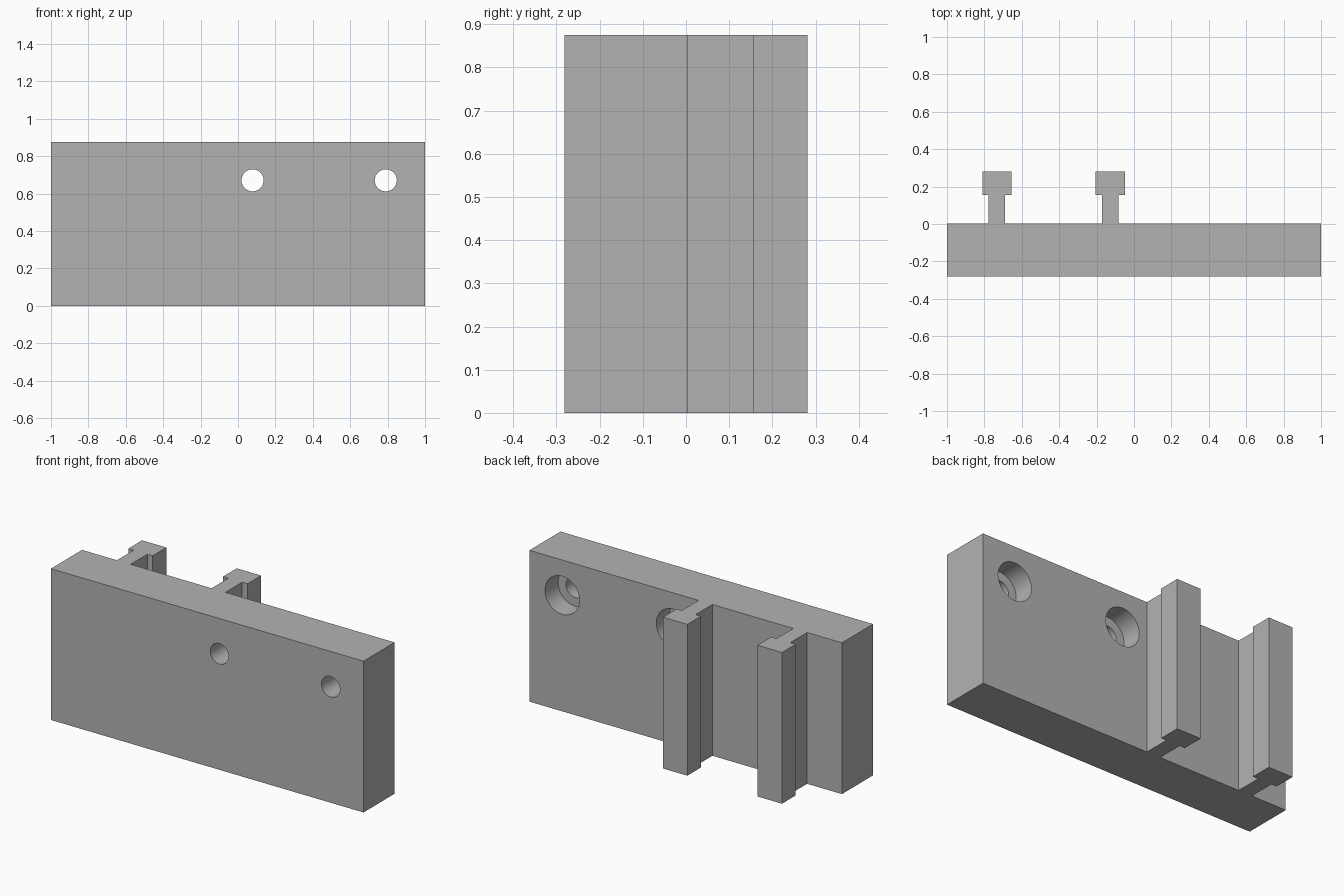
import bpy, bmesh
from mathutils import Matrix

cube = bpy.data.objects.get("Cube")
if cube:
    bpy.data.objects.remove(cube, do_unlink=True)

HEIGHT = 0.875
FRONT, WALL, NECK, BACK = -0.281, 0.003, 0.156, 0.281
RAILS = (-0.127, -0.733)
STEM, HEAD = 0.044, 0.078
HOLES = (0.078, 0.79)
HOLE_Z, HOLE_R, BORE_R, BORE_DEPTH = 0.671, 0.059, 0.11, 0.12

grey = bpy.data.materials.new("plain grey")
grey.use_nodes = True
grey.diffuse_color = (0.45, 0.45, 0.45, 1)
grey.node_tree.nodes["Principled BSDF"].inputs["Base Color"].default_value = grey.diffuse_color


def add_object(name, bm):
    bmesh.ops.recalc_face_normals(bm, faces=bm.faces)
    mesh = bpy.data.meshes.new(name)
    bm.to_mesh(mesh)
    bm.free()
    mesh.materials.append(grey)
    obj = bpy.data.objects.new(name, mesh)
    bpy.context.collection.objects.link(obj)
    return obj


# Mounting block and its two T-shaped rails, extruded from one plan profile
outline = [(-1, FRONT), (1, FRONT), (1, WALL)]
for x in RAILS:
    side = [(STEM, WALL), (STEM, NECK), (HEAD, NECK), (HEAD, BACK)]
    outline += [(x + dx, y) for dx, y in side]
    outline += [(x - dx, y) for dx, y in reversed(side)]
outline.append((-1, WALL))

bm = bmesh.new()
base = bm.faces.new([bm.verts.new((x, y, 0)) for x, y in outline])
top = bmesh.ops.extrude_face_region(bm, geom=[base])["geom"]
bmesh.ops.translate(bm, vec=(0, 0, HEIGHT),
                    verts=[v for v in top if isinstance(v, bmesh.types.BMVert)])
block = add_object("mounting_block", bm)


# Screw holes, counterbored from the back
def cut_cylinder(name, x, radius, y0, y1):
    bm = bmesh.new()
    place = Matrix.Translation((x, (y0 + y1) / 2, HOLE_Z)) @ Matrix.Rotation(1.5707963, 4, "X")
    bmesh.ops.create_cone(bm, cap_ends=True, segments=64, radius1=radius,
                          radius2=radius, depth=y1 - y0, matrix=place)
    cutter = add_object(name, bm)
    cutter.hide_render = True
    mod = block.modifiers.new(name, "BOOLEAN")
    mod.operation = "DIFFERENCE"
    mod.solver = "EXACT"
    mod.object = cutter
    return cutter


cutters = []
for i, x in enumerate(HOLES):
    cutters.append(cut_cylinder(f"screw_hole_{i}", x, HOLE_R, FRONT - 0.1, WALL + 0.1))
    cutters.append(cut_cylinder(f"counterbore_{i}", x, BORE_R, WALL - BORE_DEPTH, WALL + 0.1))

bpy.ops.object.select_all(action="DESELECT")
block.select_set(True)
bpy.context.view_layer.objects.active = block
for mod in list(block.modifiers):
    bpy.ops.object.modifier_apply(modifier=mod.name)
for cutter in cutters:
    bpy.data.objects.remove(cutter, do_unlink=True)
bpy.ops.object.shade_smooth_by_angle(angle=0.5)
